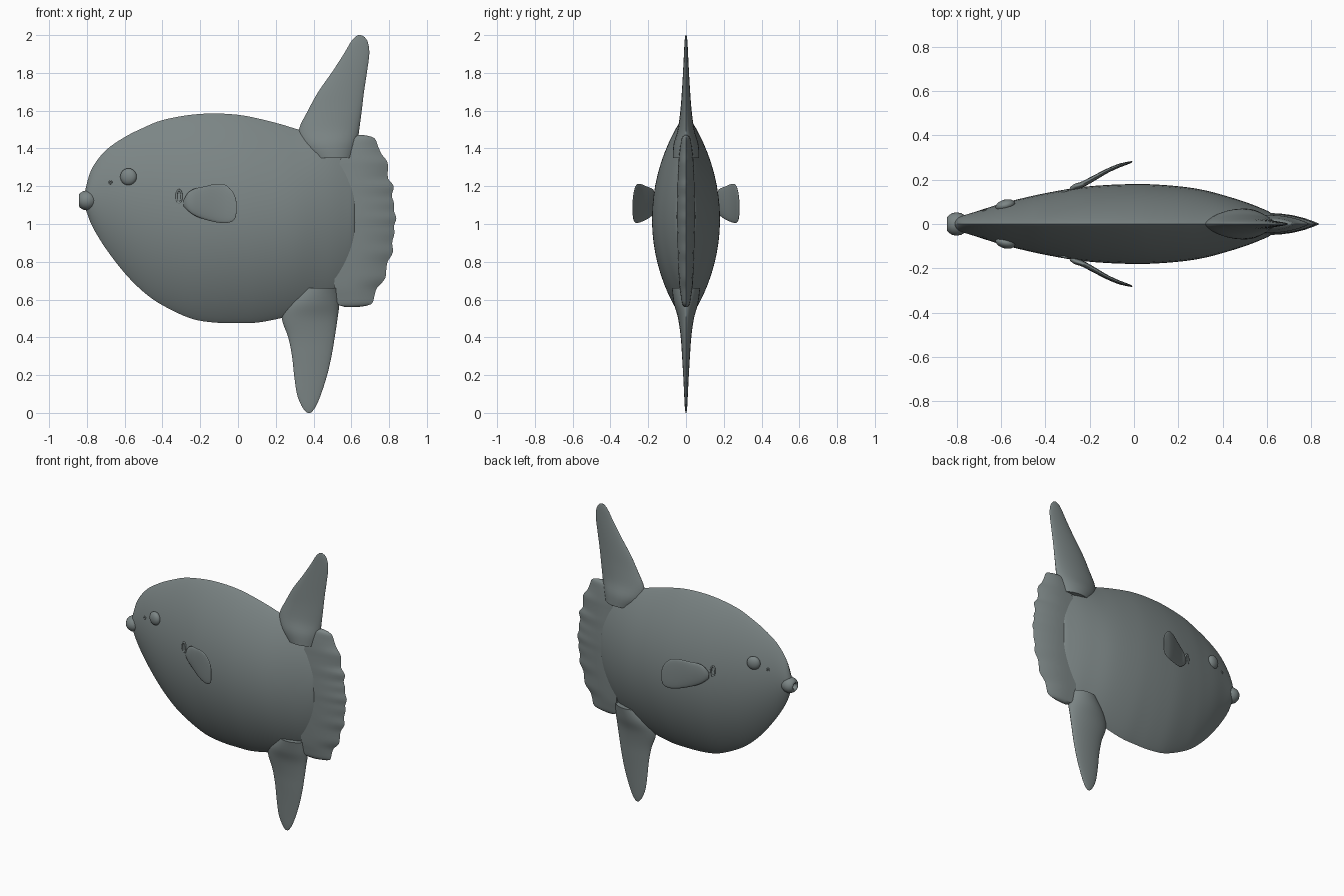
import bpy, bmesh, math
from mathutils import Vector, Matrix

if "Cube" in bpy.data.objects:
    bpy.data.objects.remove(bpy.data.objects["Cube"])

skin = bpy.data.materials.new("grey_skin")
skin.diffuse_color = (0.20, 0.235, 0.235, 1)
skin.use_nodes = True
skin.node_tree.nodes["Principled BSDF"].inputs["Base Color"].default_value = skin.diffuse_color


def finish(bm, name, angle=40):
    bmesh.ops.remove_doubles(bm, verts=bm.verts, dist=0.0004)
    bmesh.ops.recalc_face_normals(bm, faces=bm.faces)
    me = bpy.data.meshes.new(name)
    bm.to_mesh(me)
    bm.free()
    me.materials.append(skin)
    ob = bpy.data.objects.new(name, me)
    bpy.context.collection.objects.link(ob)
    bpy.ops.object.select_all(action='DESELECT')
    ob.select_set(True)
    bpy.context.view_layer.objects.active = ob
    bpy.ops.object.shade_smooth_by_angle(angle=math.radians(angle))
    return ob


def smooth(rows, n=4):
    """Catmull-Rom curve through rows of numbers."""
    out = []
    p = [rows[0]] + rows + [rows[-1]]
    for i in range(1, len(p) - 2):
        for k in range(n):
            t = k / n
            out.append([0.5 * (2 * b + (c - a) * t + (2 * a - 5 * b + 4 * c - d) * t * t
                               + (3 * b - a - 3 * c + d) * t ** 3)
                        for a, b, c, d in zip(*p[i - 1:i + 3])])
    return out + [rows[-1]]


def loft(name, rings, angle=40):
    """Skin closed rings of equal length and cap the ends."""
    bm = bmesh.new()
    vr = [[bm.verts.new(p) for p in r] for r in rings]
    n = len(vr[0])
    for a, b in zip(vr, vr[1:]):
        for i in range(n):
            j = (i + 1) % n
            bm.faces.new((a[i], a[j], b[j], b[i]))
    bm.faces.new(vr[0])
    bm.faces.new(vr[-1])
    return finish(bm, name, angle)


def lens(steps, power):
    """Closed lens section: (position -1..1, thickness -1..1)."""
    half = [(-math.cos(math.pi * i / steps), max(0, math.sin(math.pi * i / steps)) ** (2 * power))
            for i in range(steps + 1)]
    return half + [(t, -y) for t, y in half[-2:0:-1]]


# Body: x, bottom z, top z, half width
body_rows = [(-.815, 1.11, 1.14, .008), (-.80, 1.06, 1.215, .025), (-.77, .985, 1.30, .038),
             (-.70, .87, 1.39, .06), (-.60, .74, 1.46, .092), (-.50, .64, 1.51, .117),
             (-.40, .57, 1.55, .139), (-.25, .50, 1.578, .165), (-.12, .478, 1.585, .176),
             (.0, .475, 1.578, .18), (.10, .478, 1.56, .178), (.22, .50, 1.53, .168),
             (.32, .53, 1.50, .152), (.42, .575, 1.475, .125), (.50, .62, 1.44, .10),
             (.57, .69, 1.38, .073), (.615, .76, 1.32, .052), (.63, .80, 1.28, .03)]
section = lens(28, 0.9)


def body_ring(x, lo, hi, w):
    return [(x, w * y, (lo + hi) / 2 + t * (hi - lo) / 2) for t, y in section]


loft("body", [body_ring(*r) for r in smooth(body_rows)], 50)


def body_side(x, z):
    """Half width of the body at a point of its side."""
    for a, b in zip(body_rows, body_rows[1:]):
        if a[0] <= x <= b[0]:
            f = (x - a[0]) / (b[0] - a[0])
            lo, hi, w = [p + (q - p) * f for p, q in zip(a[1:], b[1:])]
            t = (z - (lo + hi) / 2) / ((hi - lo) / 2)
            return w * max(0, 1 - t * t) ** 0.9
    return 0


# Vertical fins: z, leading x, trailing x, half thickness
def fin(name, rows):
    sec = lens(14, 0.6)
    loft(name, [[((a + b) / 2 + t * (b - a) / 2, y * w, z) for t, y in sec]
                for z, a, b, w in smooth(rows)], 50)


fin("dorsal_fin", [(1.35, .38, .615, .07), (1.42, .33, .63, .066), (1.50, .322, .642, .044),
                   (1.60, .37, .655, .03), (1.70, .425, .667, .022), (1.80, .495, .682, .016),
                   (1.90, .56, .695, .011), (1.96, .595, .688, .008), (1.99, .62, .67, .005),
                   (2.0, .638, .65, .002)])
fin("anal_fin", [(.66, .32, .535, .075), (.58, .25, .537, .064), (.50, .232, .527, .042),
                 (.40, .266, .512, .028), (.30, .286, .495, .021), (.20, .297, .472, .015),
                 (.10, .312, .44, .01), (.04, .335, .415, .007), (.01, .355, .395, .004),
                 (0, .368, .384, .002)])

# Scalloped tail: z, inner x, outer x, half thickness
tail_rows = [(.56, .57, .63, .008), (.575, .53, .705, .02), (.62, .52, .722, .028),
             (.66, .51, .735, .034), (.71, .51, .778, .038), (.76, .51, .785, .041),
             (.80, .51, .792, .043), (.85, .51, .82, .045), (.90, .51, .816, .047),
             (.95, .51, .828, .048), (.99, .51, .826, .049), (1.03, .51, .838, .05),
             (1.07, .51, .825, .05), (1.11, .51, .826, .049), (1.15, .51, .814, .048),
             (1.20, .51, .824, .047), (1.24, .52, .795, .045), (1.29, .53, .793, .042),
             (1.33, .54, .79, .04), (1.37, .55, .76, .036), (1.41, .56, .742, .031),
             (1.455, .60, .722, .022), (1.47, .63, .67, .008)]
tail_sec = [(0, 1), (.25, 1), (.45, .95), (.62, .8), (.78, .55), (.9, .28), (1, 0)]
tail_sec += [(t, -y) for t, y in tail_sec[-2::-1]]
loft("tail_fin", [[(a + t * (b - a), y * w, z) for t, y in tail_sec]
                  for z, a, b, w in smooth(tail_rows, 3)], 60)


def blob(name, center, radii, turn=0):
    bm = bmesh.new()
    bmesh.ops.create_uvsphere(bm, u_segments=24, v_segments=14, radius=1)
    bm.transform(Matrix.Translation(center) @ Matrix.Rotation(turn, 4, 'Z')
                 @ Matrix.Diagonal((*radii, 1)))
    return finish(bm, name, 60)


def ring(name, center, rx, rz, tube, turn):
    """Thin raised oval rim lying against the side of the body."""
    bm = bmesh.new()
    n, m = 24, 8
    grid = [[bm.verts.new(((rx + tube * math.cos(b)) * math.cos(a), tube * math.sin(b),
                           (rz + tube * math.cos(b)) * math.sin(a)))
             for b in (2 * math.pi * j / m for j in range(m))]
            for a in (2 * math.pi * i / n for i in range(n))]
    for i in range(n):
        for j in range(m):
            bm.faces.new((grid[i][j], grid[(i + 1) % n][j],
                          grid[(i + 1) % n][(j + 1) % m], grid[i][(j + 1) % m]))
    bm.transform(Matrix.Translation(center) @ Matrix.Rotation(turn, 4, 'Z'))
    finish(bm, name, 60)


# Pectoral fin: x, centre y, bottom z, top z, half thickness
pectoral_rows = [(-.285, .155, 1.09, 1.13, .010), (-.265, .168, 1.07, 1.165, .012),
                 (-.23, .18, 1.045, 1.187, .012), (-.18, .207, 1.025, 1.198, .011),
                 (-.12, .24, 1.01, 1.212, .009), (-.07, .262, 1.005, 1.208, .008),
                 (-.035, .273, 1.012, 1.18, .006), (-.015, .279, 1.03, 1.145, .004),
                 (-.008, .282, 1.06, 1.115, .002)]
pectoral_sec = lens(12, 0.45)
for s, side in ((-1, "right"), (1, "left")):
    loft("pectoral_fin_" + side,
         [[(x - .4 * w * y, s * (c + w * y), (lo + hi) / 2 + t * (hi - lo) / 2)
           for t, y in pectoral_sec] for x, c, lo, hi, w in smooth(pectoral_rows)], 60)
    blob("eye_" + side, (-.58, s * (body_side(-.58, 1.25) + .002), 1.25),
         (.045, .026, .045), s * .25)
    ring("gill_rim_" + side, (-.312, s * (body_side(-.312, 1.145) - .001), 1.145),
         .014, .034, .006, s * .2)
    ring("nostril_rim_" + side, (-.675, s * (body_side(-.675, 1.22) - .001), 1.22),
         .007, .007, .004, s * .35)

# Mouth: rounded beak lathed around x, with a hollow opening at the front
profile = [(-.745, .02), (-.76, .038), (-.78, .049), (-.80, .053), (-.82, .049), (-.835, .040),
           (-.843, .030), (-.842, .024), (-.832, .019), (-.815, .016), (-.805, .008)]
loft("mouth", [[(x, r * math.cos(2 * math.pi * i / 24), 1.125 + r * math.sin(2 * math.pi * i / 24))
                for i in range(24)] for x, r in profile], 60)
